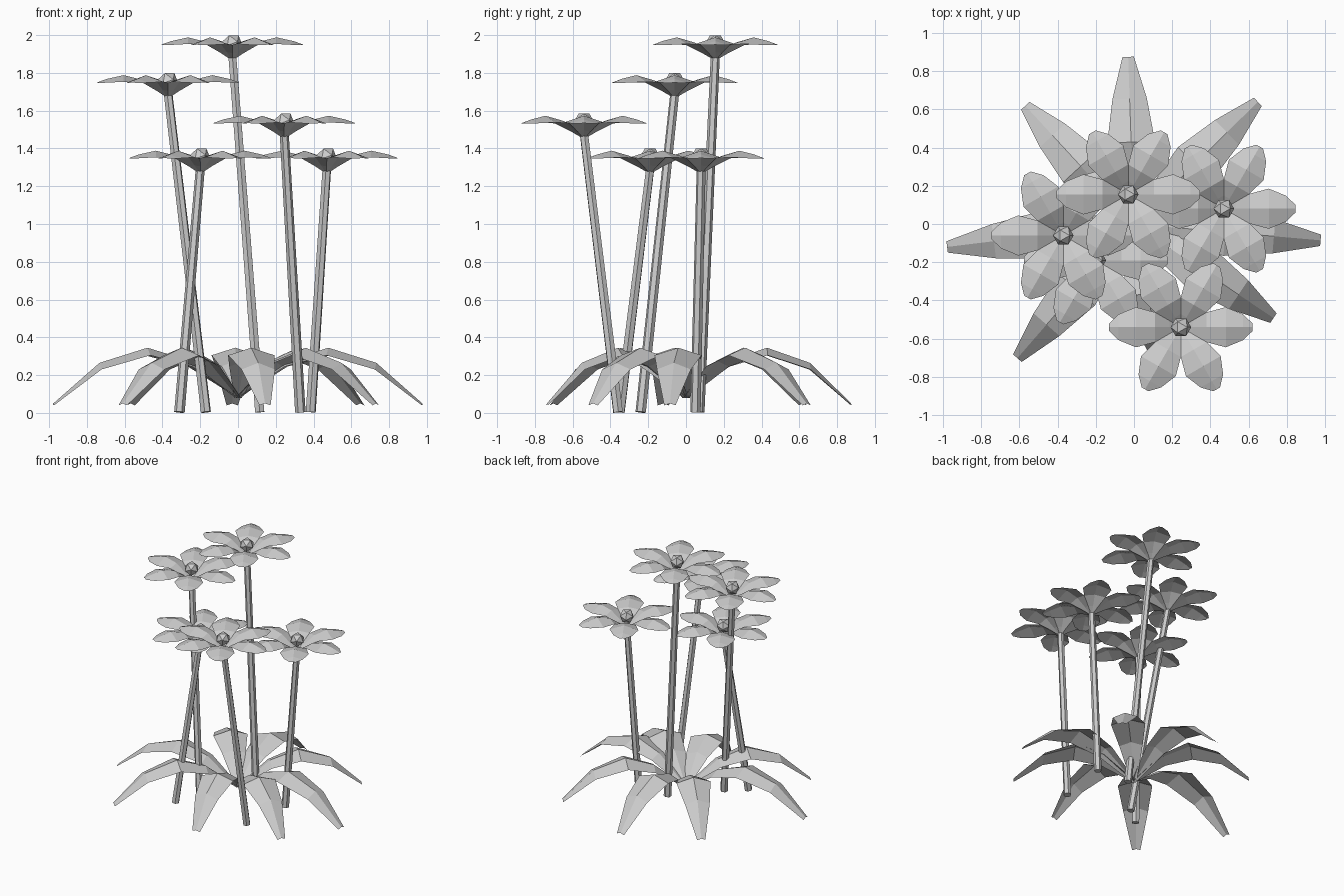
import bpy, bmesh, math
from mathutils import Vector, Matrix

cube = bpy.data.objects.get("Cube")
if cube:
    bpy.data.objects.remove(cube)

grey = bpy.data.materials.new("plain_grey")
grey.use_nodes = True
colour = (0.6, 0.6, 0.6, 1)
grey.diffuse_color = colour
grey.node_tree.nodes["Principled BSDF"].inputs["Base Color"].default_value = colour


def finish(bm, name):
    mesh = bpy.data.meshes.new(name)
    bm.to_mesh(mesh)
    bm.free()
    mesh.materials.append(grey)
    obj = bpy.data.objects.new(name, mesh)
    bpy.context.collection.objects.link(obj)
    return obj


def add_blade(bm, profile, angle, length, origin=(0, 0, 0)):
    """Ridged blade along +x; profile rows are (distance, height, half width, edge drop)."""
    place = Matrix.Translation(origin) @ Matrix.Rotation(math.radians(angle), 4, 'Z')
    rows = []
    for r, z, w, drop in profile:
        points = ((-w, z - drop), (0, z), (w, z - drop))
        rows.append([bm.verts.new(place @ Vector((r * length, y, h))) for y, h in points])
    for a, b in zip(rows, rows[1:]):
        for i in range(2):
            bm.faces.new((a[i], b[i], b[i + 1], a[i + 1]))


# Leaves: arched, drooping blades around the middle
LEAF = [(0, .08, .02, 0), (.26, .275, .085, .03), (.49, .345, .125, .04),
        (.75, .265, .09, .035), (1, .05, .03, .01)]
LEAVES = [(92, .875), (44.6, .91), (132.6, .84), (187, .985),
          (355, .98), (229, .93), (326, .88), (281, .75)]
for n, (angle, length) in enumerate(LEAVES, 1):
    bm = bmesh.new()
    add_blade(bm, LEAF, angle, length)
    finish(bm, f"leaf_{n}")

# Flowers: six ridged petals, a faceted bud and a leaning stem
PETAL = [(.015, -.125, .009, 0), (.06, -.09, .035, .005), (.135, -.037, .078, .015),
         (.235, -.012, .105, .035), (.325, -.032, .068, .02), (.375, -.05, .02, .003)]
# head x, y, top z, then stem foot x, y
FLOWERS = [(-.03, .155, 2, .115, .07), (-.37, -.06, 1.8, -.17, -.24),
           (.47, .08, 1.4, .385, .05), (.245, -.54, 1.585, .33, -.36),
           (-.2, -.19, 1.4, -.31, -.35)]
for n, (x, y, top, foot_x, foot_y) in enumerate(FLOWERS, 1):
    bm = bmesh.new()
    for k in range(6):
        add_blade(bm, PETAL, k * 60, 1, (x, y, top))
    finish(bm, f"petals_{n}")

    # Bud, turned so that a flat facet points up
    bm = bmesh.new()
    bmesh.ops.create_icosphere(bm, subdivisions=1, radius=.055)
    bm.normal_update()
    facet = max(bm.faces, key=lambda f: f.normal.z).normal
    turn = facet.rotation_difference(Vector((0, 0, 1))).to_matrix().to_4x4()
    bm.transform(Matrix.Translation((x, y, top - .045)) @ turn)
    finish(bm, f"bud_{n}")

    # Stem
    foot, head = Vector((foot_x, foot_y, .004)), Vector((x, y, top - .11))
    axis = head - foot
    bm = bmesh.new()
    bmesh.ops.create_cone(bm, cap_ends=True, segments=6, radius1=.028, radius2=.024,
                          depth=axis.length)
    turn = axis.to_track_quat('Z', 'Y').to_matrix().to_4x4()
    bm.transform(Matrix.Translation((foot + head) / 2) @ turn)
    finish(bm, f"stem_{n}")
